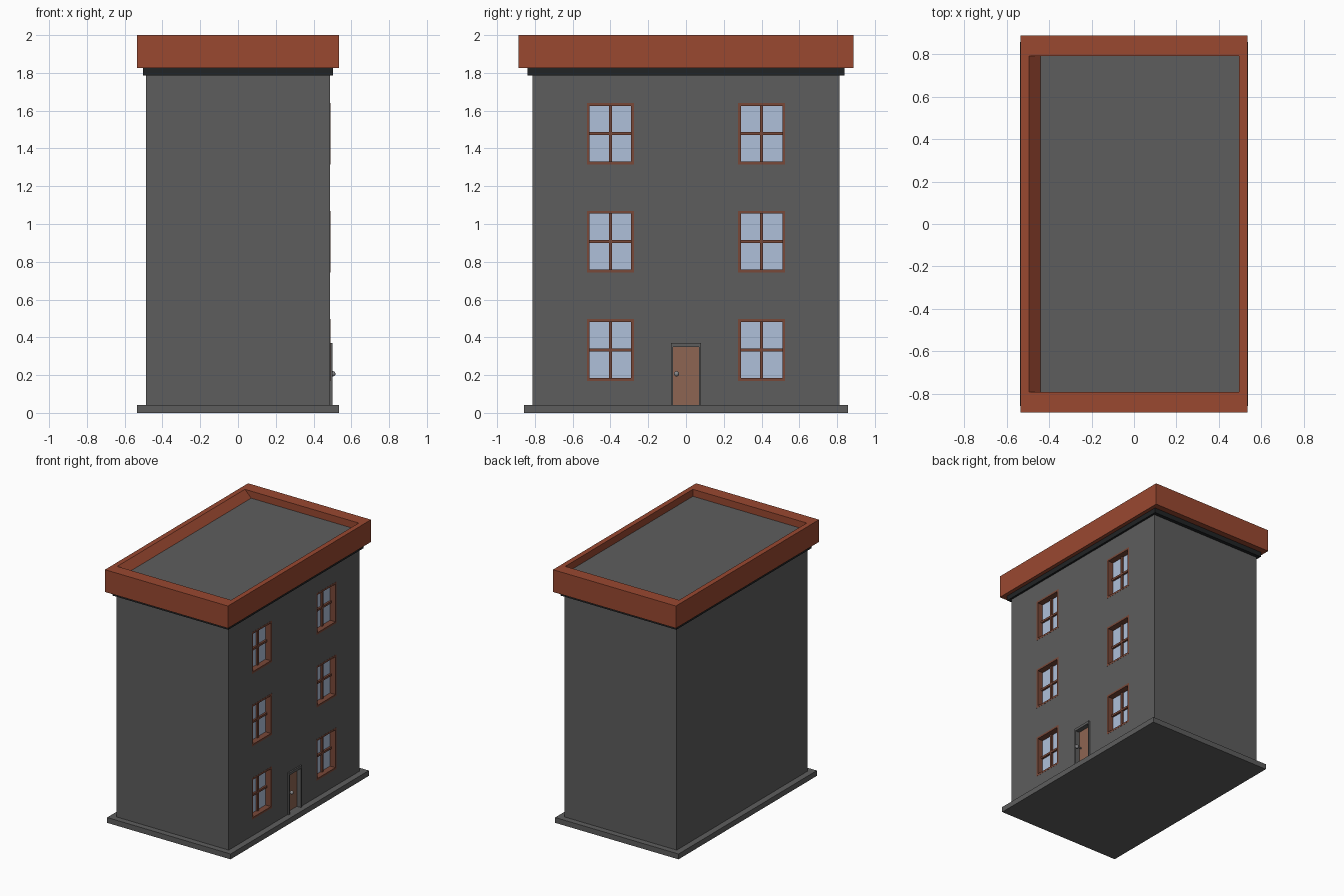
import bpy, bmesh
from mathutils import Vector

if "Cube" in bpy.data.objects:
    bpy.data.objects.remove(bpy.data.objects["Cube"])


def mat(name, rgb):
    m = bpy.data.materials.new(name)
    m.diffuse_color = (*rgb, 1)
    m.use_nodes = True
    m.node_tree.nodes["Principled BSDF"].inputs["Base Color"].default_value = m.diffuse_color
    return m


GREY = mat("grey_wall", (0.11, 0.11, 0.11))
BLACK = mat("black_trim", (0.015, 0.017, 0.018))
RED = mat("red_trim", (0.32, 0.065, 0.03))
BROWN = mat("frame_brown", (0.19, 0.065, 0.04))
DOOR = mat("door_wood", (0.27, 0.13, 0.085))
GLASS = mat("pale_glass", (0.43, 0.53, 0.70))
METAL = mat("knob_metal", (0.25, 0.25, 0.26))


def box(name, lo, hi, m=None):
    lo, hi = Vector(lo), Vector(hi)
    bm = bmesh.new()
    bmesh.ops.create_cube(bm, size=1)
    for v in bm.verts:
        v.co = (lo + hi) / 2 + v.co * (hi - lo)
    me = bpy.data.meshes.new(name)
    bm.to_mesh(me)
    bm.free()
    ob = bpy.data.objects.new(name, me)
    bpy.context.collection.objects.link(ob)
    if m:
        me.materials.append(m)
    return ob


def block(name, x, y, z0, z1, m):
    return box(name, (-x, -y, z0), (x, y, z1), m)


def frame(name, y, z0, z1, hw, side, top, x0, x1, m, sill=True):
    """Surround in the wall plane: two jambs, a head and an optional sill."""
    box(name + "_jamb_left", (x0, y - hw, z0), (x1, y - hw + side, z1), m)
    box(name + "_jamb_right", (x0, y + hw - side, z0), (x1, y + hw, z1), m)
    box(name + "_head", (x0, y - hw + side, z1 - top), (x1, y + hw - side, z1), m)
    if sill:
        box(name + "_sill", (x0, y - hw + side, z0), (x1, y + hw - side, z0 + top), m)


def cut(target, name, lo, hi):
    c = box(name, lo, hi)
    c.hide_render = True
    c.hide_viewport = True
    mod = target.modifiers.new(name, 'BOOLEAN')
    mod.operation = 'DIFFERENCE'
    mod.solver = 'EXACT'
    mod.object = c


# Plinth, walls and dark band under the parapet
block("plinth", 0.536, 0.858, 0, 0.042, GREY)
walls = block("walls", 0.488, 0.812, 0.042, 1.80, GREY)
block("cornice_band", 0.504, 0.84, 1.787, 1.825, BLACK)

# Parapet with a shallow well; its left inner side slopes
parapet = block("parapet", 0.534, 0.888, 1.825, 2.0, RED)
bm = bmesh.new()
bm.from_mesh(parapet.data)
top = max(bm.faces, key=lambda f: f.calc_center_median().z)
bmesh.ops.inset_region(bm, faces=[top], thickness=0.056)
for v in top.verts:
    v.co.y *= 0.792 / abs(v.co.y)
well = bmesh.ops.extrude_discrete_faces(bm, faces=[top])["faces"][0]
for v in well.verts:
    v.co.z = 1.945
    if v.co.x < 0:
        v.co.x = -0.44
parapet.data.materials.append(GREY)
well.material_index = 1
bm.to_mesh(parapet.data)
bm.free()

# Windows: recessed glass, glazing bars and surround
HW, HH, T = 0.125, 0.163, 0.015
for row, z in enumerate((0.333, 0.907, 1.478), 1):
    for side, y in (("left", -0.4), ("right", 0.4)):
        n = f"window_{side}_{row}"
        cut(walls, n + "_cutter", (0.43, y - HW, z - HH), (0.6, y + HW, z + HH))
        frame(n, y, z - HH, z + HH, HW, T, T, 0.43, 0.489, BROWN)
        box(n + "_glass", (0.43, y - HW + T, z - HH + T),
            (0.442, y + HW - T, z + HH - T), GLASS)
        box(n + "_upright_bar", (0.435, y - 0.008, z - HH + T),
            (0.456, y + 0.008, z + HH - T), BROWN)
        box(n + "_cross_bar", (0.435, y - HW + T, z - 0.008),
            (0.457, y + HW - T, z + 0.008), BROWN)

# Door: recessed leaf in a projecting grey surround
cut(walls, "door_cutter", (0.44, -0.075, 0.03), (0.6, 0.075, 0.362))
frame("door", 0, 0.042, 0.37, 0.08, 0.01, 0.02, 0.44, 0.499, GREY, sill=False)
box("door_leaf", (0.44, -0.07, 0.042), (0.462, 0.07, 0.35), DOOR)

# Door knob on a short stem
bpy.ops.mesh.primitive_cylinder_add(vertices=16, radius=0.006, depth=0.045,
                                    location=(0.48, -0.05, 0.207), rotation=(0, 1.5708, 0))
bpy.context.object.name = "knob_stem"
bpy.context.object.data.materials.append(METAL)
bpy.ops.mesh.primitive_uv_sphere_add(segments=16, ring_count=10, radius=0.014,
                                     location=(0.502, -0.05, 0.207))
bpy.context.object.name = "door_knob"
bpy.context.object.data.materials.append(METAL)
bpy.ops.object.shade_smooth_by_angle()
